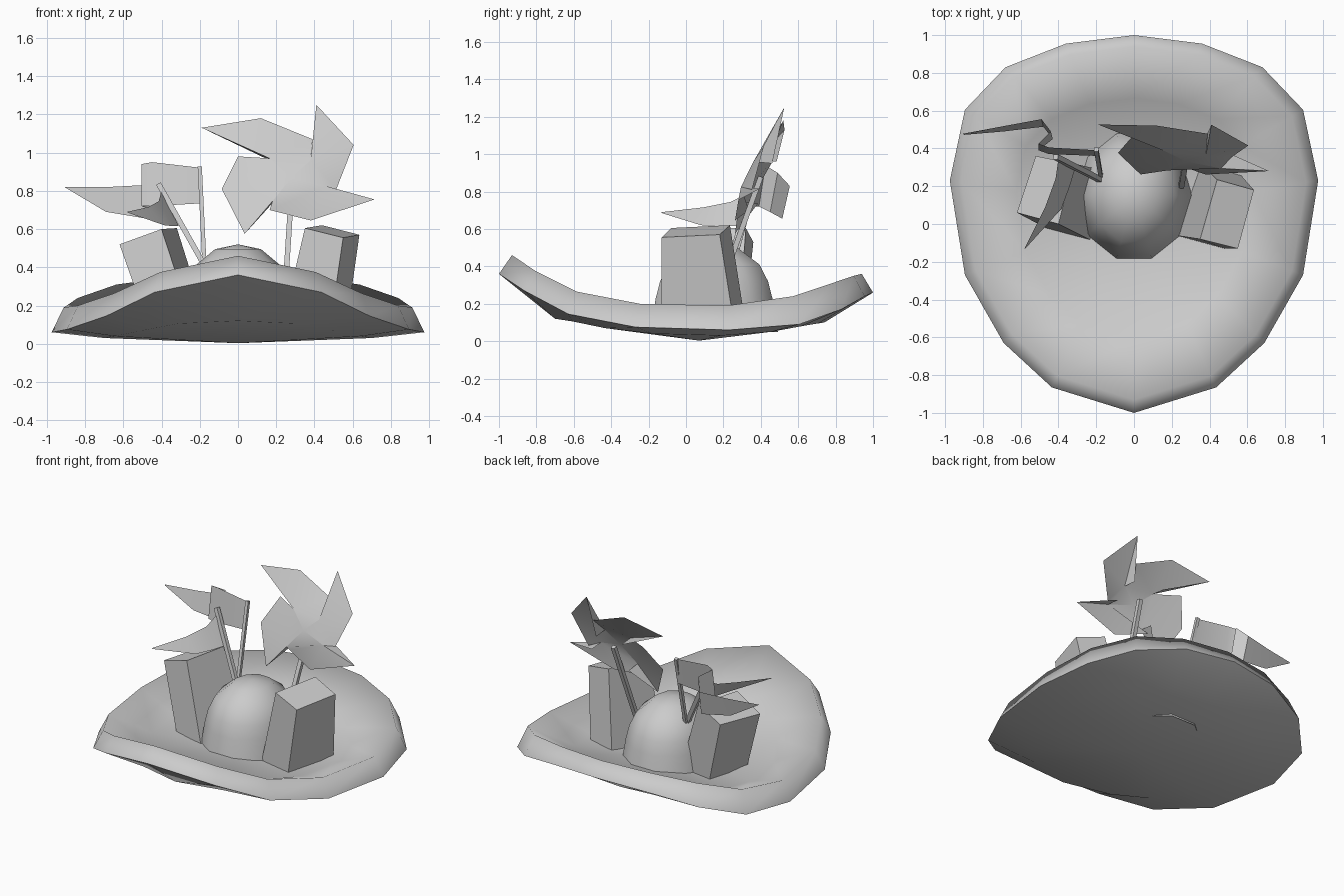
import bpy, bmesh, math
from mathutils import Vector

if "Cube" in bpy.data.objects:
    bpy.data.objects.remove(bpy.data.objects["Cube"])

grey = bpy.data.materials.new("light_grey")
grey.diffuse_color = (0.6, 0.6, 0.6, 1)
grey.use_nodes = True
grey.node_tree.nodes["Principled BSDF"].inputs["Base Color"].default_value = grey.diffuse_color


def make(name, verts, faces, smooth=None):
    me = bpy.data.meshes.new(name)
    me.from_pydata([tuple(v) for v in verts], [], faces)
    bm = bmesh.new()
    bm.from_mesh(me)
    bmesh.ops.recalc_face_normals(bm, faces=bm.faces)
    bm.to_mesh(me)
    bm.free()
    me.materials.append(grey)
    ob = bpy.data.objects.new(name, me)
    bpy.context.collection.objects.link(ob)
    if smooth:
        bpy.ops.object.select_all(action='DESELECT')
        ob.select_set(True)
        bpy.context.view_layer.objects.active = ob
        bpy.ops.object.shade_smooth_by_angle(angle=math.radians(smooth))
    return ob


def loft(name, rings, first, last, smooth):
    """Skin closed rings, closing each end with a point (or None for open)."""
    n = len(rings[0])
    verts = [p for r in rings for p in r]
    faces = []
    for k in range(len(rings) - 1):
        for i in range(n):
            j = (i + 1) % n
            faces.append((k * n + i, k * n + j, (k + 1) * n + j, (k + 1) * n + i))
    for point, base in ((first, 0), (last, (len(rings) - 1) * n)):
        if point:
            verts.append(point)
            faces += [(base + i, base + (i + 1) % n, len(verts) - 1) for i in range(n)]
    return make(name, verts, faces, smooth)


def stick(name, a, b, w):
    a, b = Vector(a), Vector(b)
    d = (b - a).normalized()
    u = d.cross(Vector((0, 1, 0))).normalized() * w / 2
    v = d.cross(u).normalized() * w / 2
    quad = (u + v, u - v, -u - v, v - u)
    box(name, [b + q for q in quad], [a + q for q in quad])


def box(name, top, bottom):
    faces = [(0, 1, 2, 3), (4, 5, 6, 7)]
    faces += [(i, (i + 1) % 4, 4 + (i + 1) % 4, 4 + i) for i in range(4)]
    make(name, list(top) + list(bottom), faces)


def cloth(name, upper, lower):
    n = len(upper)
    make(name, upper + lower,
         [(i, i + 1, n + i + 1, n + i) for i in range(n - 1)], 35)


# Curled brim: half outline as x, y, edge height, crest height, under height
half = [(0, -1.0, .36, .46, .12), (.435, -.865, .27, .375, .105),
        (.69, -.63, .145, .265, .07), (.895, -.27, .075, .20, .04),
        (.975, .23, .06, .19, .03), (.895, .605, .09, .24, .05),
        (.68, .83, .17, .31, .08), (.36, .955, .24, .35, .095),
        (0, 1.0, .26, .36, .10)]
full = half + [(-p[0],) + p[1:] for p in reversed(half[1:-1])]
CY = .07


def ring(s, z):
    return [(p[0] * s, CY + (p[1] - CY) * s, z(p)) for p in full]


edge = ring(1, lambda p: p[2])
loft("brim_underside", [ring(.72, lambda p: p[4]), edge], (0, CY, .003), None, 60)
loft("brim_top", [edge, ring(.935, lambda p: p[3]), ring(.64, lambda p: p[4] + .06)],
     None, (0, CY, .07), 120)

# Ten-sided domed crown
crown = []
for s, z in ((1.04, .05), (.95, .23), (.88, .32), (.74, .41), (.40, .495)):
    crown.append([(.30 * s * math.cos(math.radians(36 * i)),
                   .15 + .345 * s * math.sin(math.radians(36 * i)), z) for i in range(10)])
loft("crown", crown, None, (0, .15, .52), 60)

# Leaning boxes on both sides of the crown
box("right_box",
    [(.35, -.08, .605), (.55, -.13, .555), (.635, .18, .57), (.44, .235, .62)],
    [(.22, -.06, .05), (.475, -.13, .04), (.56, .265, .04), (.35, .325, .05)])
box("left_box",
    [(-.62, .06, .52), (-.40, 0, .60), (-.32, .32, .605), (-.52, .36, .53)],
    [(-.45, -.03, .04), (-.22, -.09, .05), (-.145, .28, .05), (-.39, .31, .04)])

# Pinwheel: four blades on a tilted plane, each with a flap folded backwards
blades = [
    [(.28, .87), (.38, .96), (.41, 1.25), (.605, 1.04), (.515, .81)],
    [(.28, .87), (.46, .825), (.715, .755), (.38, .645), (.165, .70)],
    [(.28, .87), (.18, .745), (.035, .575), (-.085, .81), (0, .98)],
    [(.28, .87), (.165, .97), (-.19, 1.13), (.12, 1.18), (.39, 1.07)]]
fold = (-.04, -.04, 0, 0, .03, -.04)
for k, blade in enumerate(blades):
    pts = [(x, .37 + .44 * (z - .87) - .09 * (x - .28) + f, z)
           for (x, z), f in zip(blade + [blades[(k + 1) % 4][1]], fold)]
    x, y, z = pts[1]
    pts.append((x, y + .10, z - .01))
    make(f"pinwheel_blade_{k + 1}", pts,
         [(0, 1, 5), (1, 3, 4, 5), (1, 2, 3), (1, 6, 2)], 35)
stick("pinwheel_stick", (.25, .20, .33), (.285, .40, .88), .028)

# Waving flag on its pole
cloth("flag",
      [(-.19, .39, .92), (-.45, .405, .95), (-.505, .425, .94), (-.44, .49, .90),
       (-.49, .555, .83), (-.68, .52, .82), (-.905, .478, .82)],
      [(-.185, .36, .735), (-.45, .37, .72), (-.505, .39, .72), (-.43, .45, .69),
       (-.48, .515, .655), (-.69, .49, .69), (-.90, .472, .815)])
stick("flag_pole", (-.175, .25, .40), (-.20, .395, .925), .022)

# Drooping pennant on its pole
cloth("pennant",
      [(-.40, .345, .80), (-.415, .24, .745), (-.47, .09, .715), (-.58, -.13, .69)],
      [(-.31, .30, .615), (-.34, .20, .615), (-.385, .08, .62), (-.575, -.13, .685)])
stick("pennant_pole", (-.17, .23, .40), (-.415, .355, .835), .028)
